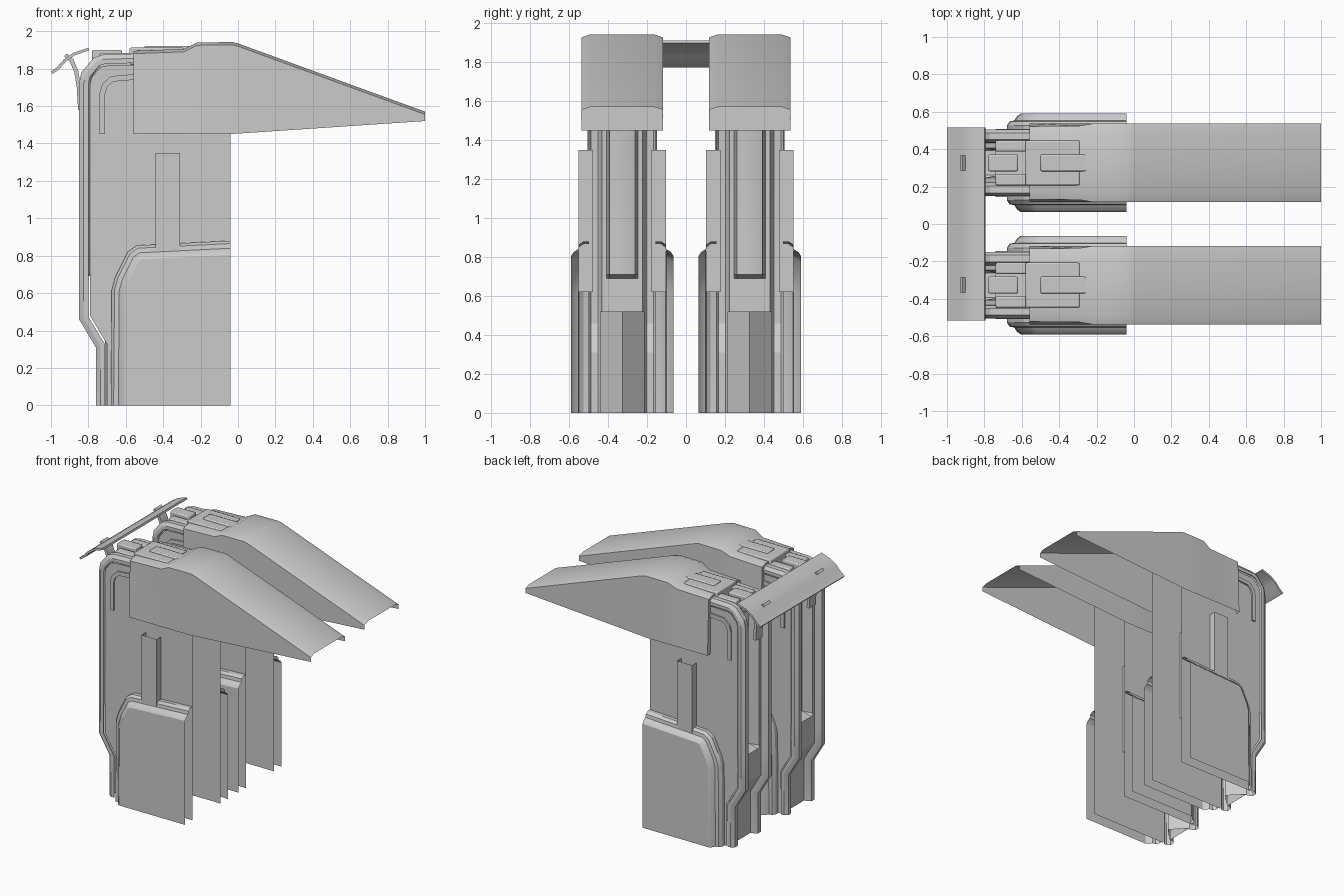
import bpy, bmesh, math
from mathutils import Vector

if "Cube" in bpy.data.objects:
    bpy.data.objects.remove(bpy.data.objects["Cube"])


def make(name, verts, faces, bevel=0.0):
    me = bpy.data.meshes.new(name)
    bm = bmesh.new()
    vs = [bm.verts.new(v) for v in verts]
    for f in faces:
        bm.faces.new([vs[i] for i in f])
    bmesh.ops.remove_doubles(bm, verts=bm.verts, dist=1e-5)
    bmesh.ops.recalc_face_normals(bm, faces=bm.faces)
    bm.to_mesh(me)
    bm.free()
    ob = bpy.data.objects.new(name, me)
    bpy.context.collection.objects.link(ob)
    bpy.ops.object.select_all(action='DESELECT')
    ob.select_set(True)
    bpy.context.view_layer.objects.active = ob
    if bevel:
        m = ob.modifiers.new("Bevel", 'BEVEL')
        m.width, m.segments = bevel, 2
    bpy.ops.object.shade_smooth_by_angle(angle=math.radians(28))
    return ob


def loft(name, rows, caps=(), closed=False):
    """Skin rows of equal length; caps lists rows that are filled."""
    n = len(rows[0])
    faces = []
    for i in range(len(rows) - 1):
        for j in range(n if closed else n - 1):
            k = (j + 1) % n
            faces.append((i * n + j, i * n + k, (i + 1) * n + k, (i + 1) * n + j))
    for r in caps:
        faces.append([r * n + j for j in range(n)])
    return make(name, [p for r in rows for p in r], faces)


def inset(path, d):
    """Offset an x-z path to its right side with mitred corners."""
    d = d if isinstance(d, list) else [d] * len(path)
    P = [Vector(p) for p in path]
    out = []
    for i, p in enumerate(P):
        ns = []
        for a, b in ((i - 1, i), (i, i + 1)):
            if a >= 0 and b < len(P):
                t = (P[b] - P[a]).normalized()
                ns.append(Vector((t.y, -t.x)))
        m = sum(ns, Vector((0, 0))).normalized()
        out.append(p + m * d[i] / m.dot(ns[0]))
    return out


def at_y(path, y):
    return [(p[0], y, p[1]) for p in path]


def box(name, x, y, z, bevel=0.008):
    v = [(a, b, c) for a in x for b in y for c in z]
    f = [(0, 1, 3, 2), (4, 6, 7, 5), (0, 4, 5, 1), (2, 3, 7, 6), (0, 2, 6, 4), (1, 5, 7, 3)]
    return make(name, v, f, bevel)


def strap(name, path, t, y0, y1):
    """Thin bent plate following an x-z path."""
    ring = [tuple(p) for p in path] + [tuple(p) for p in reversed(inset(path, t))]
    return loft(name, [at_y(ring, y0), at_y(ring, y1)], caps=(0, 1), closed=True)


FRONT = -0.04
REAR = [(-0.76, 0), (-0.76, 0.31), (-0.85, 0.46), (-0.85, 0.69), (-0.85, 0.71),
        (-0.85, 1.72), (-0.838, 1.78), (-0.77, 1.86), (-0.72, 1.875), (-0.56, 1.88)]
PAD = [(-0.68, 0), (-0.675, 0.62), (-0.655, 0.69), (-0.59, 0.82), (-0.54, 0.855), (FRONT, 0.88)]

for tag, cy in (("left", -0.327), ("right", 0.327)):
    # rear of the hull: bevelled rims, step and recessed centre channel
    half = [(0.17, 0.06), (0.178, 0.05), (0.178, 0.025), (0.16, 0.0), (0.125, 0.0),
            (0.11, 0.02), (0.105, 0.05), (0.08, 0.05), (0.065, 0.13), (0.03, 0.14)]
    section = half + [(-y, d) for y, d in reversed(half)]
    rows = []
    for y, d in section:
        depth = [d if 0.7 < p[1] < 1.8 else min(d, 0.05) for p in REAR]
        rows.append(at_y(inset(REAR, depth), cy + y))
    loft(f"hull_rear_{tag}", rows)

    # pointed inner wedge at the bottom
    loft(f"inner_wedge_{tag}", [[(-0.71, cy - 0.115, z), (-0.6, cy, z), (-0.71, cy + 0.115, z)]
                                for z in (0, 0.52)], caps=(1,))

    for side in (-1, 1):
        s = f"{tag}_{'inner' if side * cy < 0 else 'outer'}"
        # hull side wall
        wall = [tuple(p) for p in inset(REAR, 0.06)] + [(FRONT, 1.82), (FRONT, 0)]
        make(f"hull_wall_{s}", at_y(wall, cy + side * 0.17), [list(range(len(wall)))])

        # raised lower pad, open towards the front
        levels = [(0, 0.17), (0, 0.20), (0.015, 0.222), (0.04, 0.226), (0.055, 0.25), (0.075, 0.263)]
        rows = []
        for d, y in levels:
            p = inset(PAD, d)
            p[-1].x = FRONT
            rows.append(at_y(p, cy + side * y))
        loft(f"pad_rim_{s}", rows)
        face = rows[-1] + [(FRONT, cy + side * 0.263, 0)]
        make(f"pad_face_{s}", face, [list(range(len(face)))])

        # vertical side strip
        u = [(-0.44, 0.15), (-0.44, 0.225), (-0.31, 0.225), (-0.31, 0.15)]
        loft(f"side_strip_{s}", [[(x, cy + side * y, z) for x, y in u] for z in (0.62, 1.35)])

        # bent rib on the upper side
        rib = [(-0.74, 1.45), (-0.74, 1.67), (-0.725, 1.72), (-0.68, 1.76), (-0.56, 1.77)]
        strap(f"side_rib_{s}", rib, 0.03, cy + side * 0.165, cy + side * 0.182)

        # small blocks on the rear top
        a, b = sorted((cy + side * 0.06, cy + side * 0.12))
        box(f"top_block_{s}", (-0.74, -0.57), (a, b), (1.8, 1.885))

    # long sloping hood, open below
    rows = []
    for x, bot, top, w in ((-0.56, 1.45, 1.895, 0.195), (-0.29, 1.45, 1.905, 0.198),
                           (-0.22, 1.45, 1.94, 0.21), (-0.03, 1.45, 1.942, 0.21),
                           (0.0, 1.453, 1.935, 0.21), (1.0, 1.52, 1.57, 0.21)):
        h = [(0.21, bot), (w, top - 0.015), (w - 0.045, top)]
        h += [(-y, z) for y, z in reversed(h)]
        rows.append([(x, cy + y, z) for y, z in h])
    loft(f"hood_{tag}", rows, caps=(0,))

    # stepped cover and spine on the hood's rear
    box(f"hood_cover_{tag}", (-0.58, -0.29), (cy - 0.12, cy + 0.12), (1.82, 1.912))
    box(f"hood_spine_{tag}", (-0.5, -0.24), (cy - 0.045, cy + 0.045), (1.88, 1.922))
    box(f"rear_cap_{tag}", (-0.78, -0.62), (cy - 0.045, cy + 0.045), (1.78, 1.9))

    # curved strut holding the crossbar
    strap(f"strut_{tag}", [(-0.855, 1.58), (-0.862, 1.7), (-0.875, 1.78), (-0.90, 1.84), (-0.93, 1.865)],
          0.022, cy - 0.04, cy + 0.04)

# curved crossbar joining both units
strap("crossbar", [(-1.0, 1.785), (-0.97, 1.805), (-0.93, 1.85), (-0.88, 1.885), (-0.80, 1.912)],
      0.015, -0.515, 0.515)
